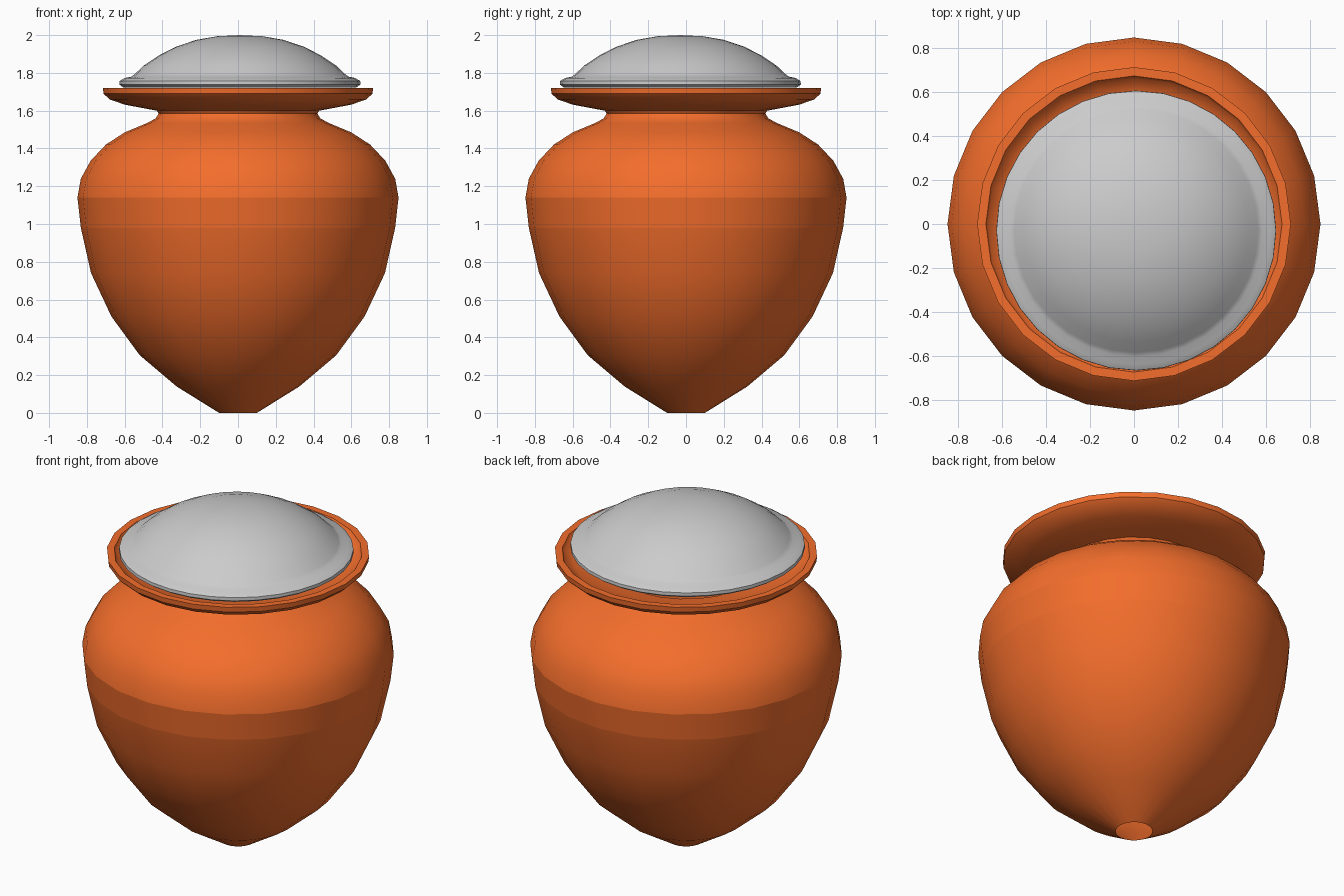
import bpy, bmesh, math

if "Cube" in bpy.data.objects:
    bpy.data.objects.remove(bpy.data.objects["Cube"])


def lathe(name, profile, sides, centre=(0, 0), closed=True, sharp_z=(), material=None):
    """Revolve (radius, z) points around a vertical axis."""
    bm = bmesh.new()
    rings = []
    for r, z in profile:
        if r == 0:
            rings.append([bm.verts.new((0, 0, z))] * sides)
        else:
            rings.append([bm.verts.new((r * math.cos(2 * math.pi * i / sides),
                                        r * math.sin(2 * math.pi * i / sides), z))
                          for i in range(sides)])
    pairs = list(zip(rings, rings[1:]))
    if closed:
        pairs.append((rings[-1], rings[0]))
    for a, b in pairs:
        for i in range(sides):
            j = (i + 1) % sides
            corners = list(dict.fromkeys((a[i], a[j], b[j], b[i])))
            bm.faces.new(corners).smooth = True
    bmesh.ops.recalc_face_normals(bm, faces=bm.faces)
    # Crisp edges at sharp corners and at the belly bands
    for e in bm.edges:
        flat_ring = any(all(abs(v.co.z - z) < 0.001 for v in e.verts) for z in sharp_z)
        e.smooth = e.calc_face_angle(0) < math.radians(40) and not flat_ring
    mesh = bpy.data.meshes.new(name)
    bm.to_mesh(mesh)
    bm.free()
    obj = bpy.data.objects.new(name, mesh)
    obj.location = (centre[0], centre[1], 0)
    bpy.context.collection.objects.link(obj)
    if material:
        mesh.materials.append(material)
    return obj


clay = bpy.data.materials.new("orange_clay")
clay.diffuse_color = (0.9, 0.155, 0.025, 1)
clay.use_nodes = True
clay.node_tree.nodes["Principled BSDF"].inputs["Base Color"].default_value = clay.diffuse_color

# Pot: outer wall from the open foot up to the rim, then back down inside
outer = [(0.10, 0), (0.325, 0.14), (0.52, 0.305), (0.67, 0.51), (0.778, 0.74),
         (0.832, 0.98), (0.85, 1.14), (0.832, 1.24), (0.78, 1.335), (0.70, 1.42),
         (0.60, 1.485), (0.48, 1.535), (0.435, 1.56), (0.42, 1.585), (0.43, 1.60),
         (0.50, 1.613), (0.60, 1.632), (0.68, 1.66), (0.712, 1.69), (0.715, 1.72)]
inner = [(0.675, 1.72), (0.665, 1.70), (0.61, 1.672), (0.50, 1.645), (0.40, 1.625),
         (0.38, 1.585), (0.40, 1.545), (0.57, 1.46), (0.74, 1.32), (0.815, 1.14),
         (0.80, 0.98), (0.745, 0.75), (0.64, 0.53), (0.49, 0.325), (0.30, 0.16)]
lathe("pot", outer + inner, 24, sharp_z=(0.98, 1.14), material=clay)

# Lid: shallow dome with a rounded lip, resting slightly off centre in the rim
dome = [(0, 2.0), (0.12, 1.994), (0.23, 1.975), (0.34, 1.938), (0.43, 1.892),
        (0.51, 1.838), (0.555, 1.795), (0.575, 1.78), (0.61, 1.773), (0.637, 1.757),
        (0.638, 1.738), (0.615, 1.722), (0.57, 1.722)]
underside = [(0.54, 1.765), (0.42, 1.862), (0.23, 1.945), (0, 1.97)]
lathe("lid", dome + underside, 32, centre=(0.01, -0.03), closed=False)
